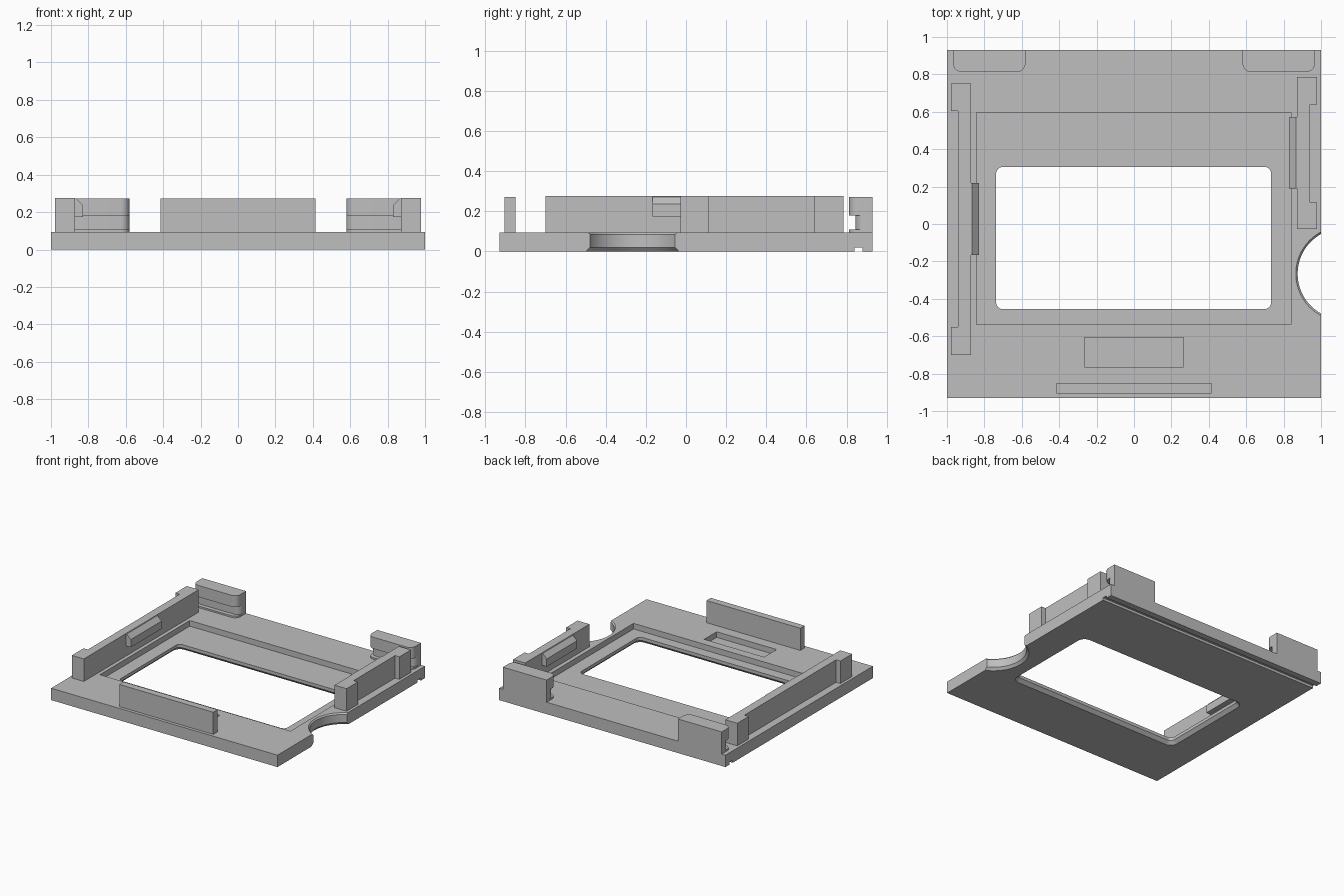
import bpy, bmesh, math

cube = bpy.data.objects.get("Cube")
if cube:
    bpy.data.objects.remove(cube, do_unlink=True)

grey = bpy.data.materials.new("plain_grey")
grey.use_nodes = True
COLOUR = (0.52, 0.52, 0.52, 1)
grey.diffuse_color = COLOUR
grey.node_tree.nodes["Principled BSDF"].inputs["Base Color"].default_value = COLOUR

DECK = 0.095   # top of the base plate
TOP = 0.272    # top of the upright parts


def loft(name, rings):
    """Closed solid through rings of matching 3D points."""
    bm = bmesh.new()
    loops = [[bm.verts.new(p) for p in ring] for ring in rings]
    n = len(loops[0])
    for a, b in zip(loops, loops[1:]):
        for i in range(n):
            j = (i + 1) % n
            bm.faces.new((a[i], a[j], b[j], b[i]))
    bm.faces.new(loops[0][::-1])
    bm.faces.new(loops[-1])
    bmesh.ops.remove_doubles(bm, verts=bm.verts, dist=1e-5)
    bmesh.ops.recalc_face_normals(bm, faces=bm.faces)
    mesh = bpy.data.meshes.new(name)
    bm.to_mesh(mesh)
    bm.free()
    mesh.materials.append(grey)
    obj = bpy.data.objects.new(name, mesh)
    bpy.context.collection.objects.link(obj)
    return obj


def prism(name, outline, z0, z1):
    return loft(name, [[(x, y, z) for x, y in outline] for z in (z0, z1)])


def rect(x0, x1, y0, y1):
    return [(x0, y0), (x1, y0), (x1, y1), (x0, y1)]


def arc(cx, cy, r, start, end, steps=8):
    return [(cx + r * math.cos(math.radians(start + (end - start) * i / steps)),
             cy + r * math.sin(math.radians(start + (end - start) * i / steps)))
            for i in range(steps + 1)]


def rounded_rect(x0, x1, y0, y1, r):
    return (arc(x0 + r, y0 + r, r, 180, 270) + arc(x1 - r, y0 + r, r, 270, 360)
            + arc(x1 - r, y1 - r, r, 0, 90) + arc(x0 + r, y1 - r, r, 90, 180))


def activate(obj):
    bpy.ops.object.select_all(action="DESELECT")
    obj.select_set(True)
    bpy.context.view_layer.objects.active = obj


def cut(target, cutter):
    cutter.hide_render = True
    mod = target.modifiers.new("cut", "BOOLEAN")
    mod.operation = "DIFFERENCE"
    mod.solver = "EXACT"
    mod.object = cutter
    activate(target)
    bpy.ops.object.modifier_apply(modifier=mod.name)
    bpy.data.objects.remove(cutter, do_unlink=True)


def smooth(obj):
    activate(obj)
    bpy.ops.object.shade_smooth_by_angle(angle=math.radians(30))


# Base plate with shallow recess, front pocket and rear underside groove
base = prism("base_plate", rect(-1, 1, -0.93, 0.93), 0, DECK)
cut(base, prism("recess_cutter", rect(-0.843, 0.84, -0.538, 0.595), 0.05, 0.2))
cut(base, prism("pocket_cutter", rect(-0.265, 0.265, -0.765, -0.608), 0.05, 0.2))
cut(base, prism("groove_cutter", rect(-1.1, 1.1, 0.84, 0.88), -0.1, 0.02))

# Window opening, flared towards the underside
window = []
for z, grow in ((-0.01, 0.035), (0.025, 0), (0.2, 0)):
    outline = rounded_rect(-0.737 - grow, 0.733 + grow,
                           -0.455 - grow, 0.305 + grow, 0.035 + grow)
    window.append([(x, y, z) for x, y in outline])
cut(base, loft("window_cutter", window))

# Finger notch in the side edge, chamfered above and below
notch = []
for z, r in ((-0.01, 0.27), (0.02, 0.243), (0.085, 0.243), (0.105, 0.263)):
    notch.append([(x, y, z) for x, y in arc(1.118, -0.266, r, 0, 360, 96)[:-1]])
cut(base, loft("notch_cutter", notch))
smooth(base)

# Front stop wall
prism("front_wall", rect(-0.415, 0.415, -0.905, -0.85), DECK, TOP)


def side_rail(prefix, side, ends, thin, clip):
    """Rail with thick end posts and a ramped clip on its inner face."""
    inner, waist, outer = (side * x for x in (0.872, 0.94, 0.978))
    outline = [(inner, ends[0]), (outer, ends[0]), (outer, thin[0]), (waist, thin[0]),
               (waist, thin[1]), (outer, thin[1]), (outer, ends[1]), (inner, ends[1])]
    prism(prefix + "_rail", outline, DECK, TOP + 0.003)
    profile = [(0.875, 0.175), (0.83, 0.175), (0.83, 0.237), (0.865, TOP), (0.875, TOP)]
    loft(prefix + "_clip", [[(side * x, y, z) for x, z in profile] for y in clip])


side_rail("right", -1, (-0.7, 0.75), (-0.552, 0.605), (-0.167, 0.22))
side_rail("left", 1, (-0.027, 0.785), (0.115, 0.64), (0.19, 0.572))

# Rear corner hooks: rounded at the front, undercut below the head
for prefix, side in (("right", -1), ("left", 1)):
    rings = []
    for z, y in ((DECK, 0.812), (0.108, 0.812), (0.108, 0.845),
                 (0.18, 0.845), (0.18, 0.812), (TOP, 0.812)):
        r = 0.048
        outline = ([(0.58, 0.93)] + arc(0.58 + r, y + r, r, 180, 270)
                   + arc(0.967 - r, y + r, r, 270, 360) + [(0.967, 0.93)])
        rings.append([(side * px, py, z) for px, py in outline])
    smooth(loft(prefix + "_rear_hook", rings))
